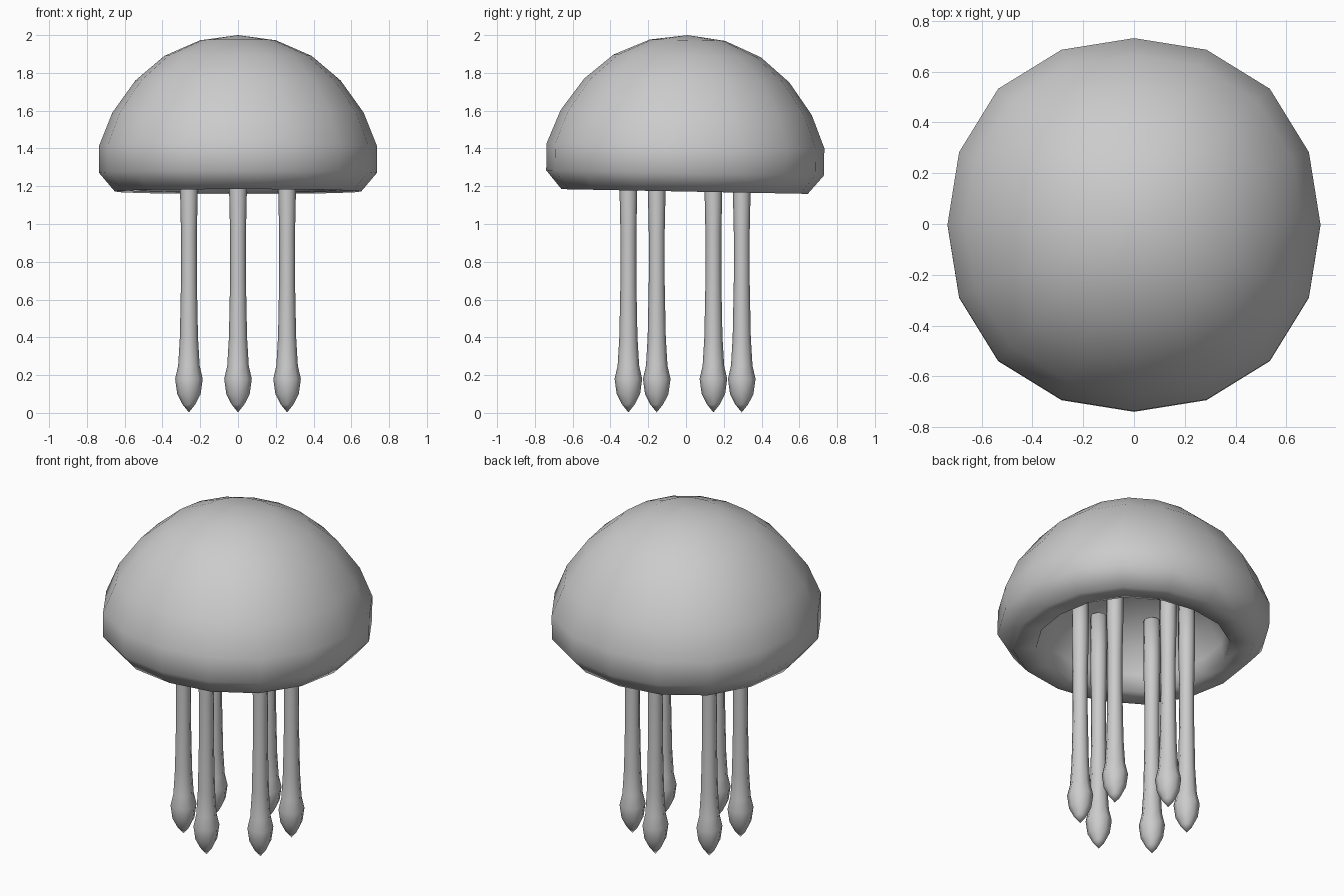
import bpy, bmesh, math

if "Cube" in bpy.data.objects:
    bpy.data.objects.remove(bpy.data.objects["Cube"])

grey = bpy.data.materials.new("soft grey")
grey.diffuse_color = (0.6, 0.6, 0.6, 1)
grey.use_nodes = True
grey.node_tree.nodes["Principled BSDF"].inputs["Base Color"].default_value = grey.diffuse_color


def lathe(name, profile, sides, squareness=0.0):
    """Revolve (radius, z) points about z; radius 0 makes a pole.
    squareness swells the diagonals slightly."""
    bm = bmesh.new()
    rings = []
    for r, z in profile:
        if r == 0:
            rings.append([bm.verts.new((0, 0, z))] * sides)
            continue
        ring = []
        for i in range(sides):
            a = 2 * math.pi * i / sides
            k = r * (1 + squareness * math.sin(2 * a) ** 2)
            ring.append(bm.verts.new((k * math.cos(a), k * math.sin(a), z)))
        rings.append(ring)
    for lo, hi in zip(rings, rings[1:]):
        for i in range(sides):
            j = (i + 1) % sides
            corners = list(dict.fromkeys((lo[i], lo[j], hi[j], hi[i])))
            bm.faces.new(corners)
    bmesh.ops.recalc_face_normals(bm, faces=bm.faces)
    for f in bm.faces:
        f.smooth = True
    mesh = bpy.data.meshes.new(name)
    bm.to_mesh(mesh)
    bm.free()
    mesh.materials.append(grey)
    obj = bpy.data.objects.new(name, mesh)
    bpy.context.collection.objects.link(obj)
    return obj


# Hollow bell: outer dome, rolled rim, then the inner bowl
PIVOT = 1.18
bell_profile = [
    (0, 2.0), (0.20, 1.973), (0.39, 1.89), (0.543, 1.76), (0.665, 1.59),
    (0.735, 1.415), (0.735, 1.27), (0.652, 1.172),
    (0.525, 1.178), (0.50, 1.27), (0.43, 1.40),
    (0.30, 1.50), (0.15, 1.555), (0, 1.57),
]
bell = lathe("bell", [(r, z - PIVOT) for r, z in bell_profile], 16, 0.03)
bell.location = (0, -0.007, PIVOT)
bell.rotation_euler.x = math.radians(-1.1)  # slight backward lean

# Six hanging tentacles with pointed bulbs, rooted in the bowl
tentacle_profile = [
    (0, 0.003), (0.034, 0.045), (0.062, 0.10), (0.073, 0.18), (0.057, 0.25),
    (0.048, 0.40), (0.042, 0.70), (0.042, 0.95), (0.047, 1.18),
    (0.047, 1.49), (0, 1.50),
]
for n in range(6):
    a = math.radians(30 + 60 * n)
    t = lathe("tentacle_%d" % (n + 1), tentacle_profile, 8)
    t.location = (0.3 * math.cos(a), 0.3 * math.sin(a) - 0.005, 0)
